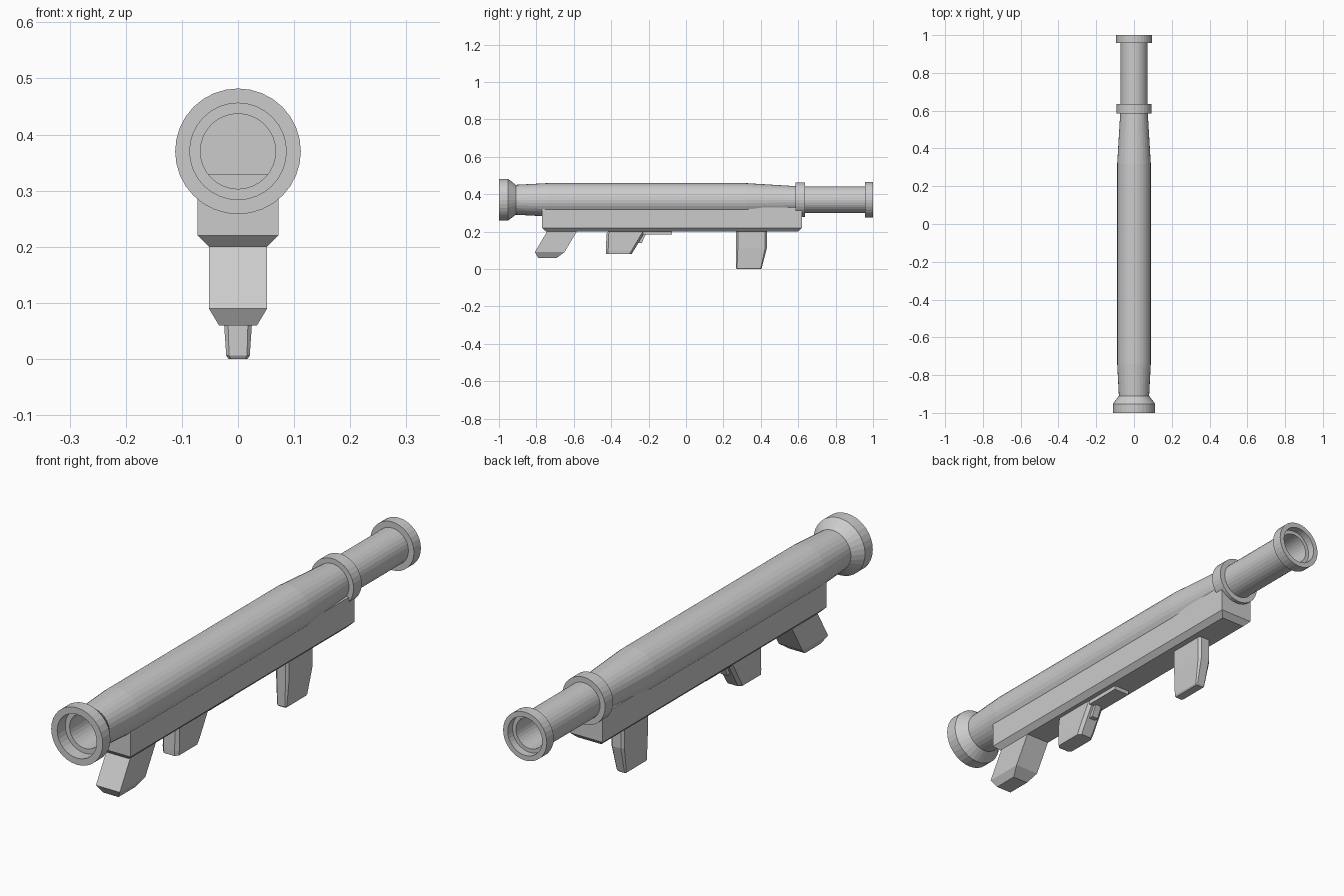
import bpy, bmesh, math

if "Cube" in bpy.data.objects:
    bpy.data.objects.remove(bpy.data.objects["Cube"])

grey = bpy.data.materials.new("plain grey")
grey.diffuse_color = (0.6, 0.6, 0.6, 1)
grey.use_nodes = True
grey.node_tree.nodes["Principled BSDF"].inputs["Base Color"].default_value = grey.diffuse_color
AXIS_Z = 0.37


def finish(name, bm):
    bmesh.ops.remove_doubles(bm, verts=bm.verts, dist=1e-5)
    bmesh.ops.recalc_face_normals(bm, faces=bm.faces)
    me = bpy.data.meshes.new(name)
    bm.to_mesh(me)
    bm.free()
    me.materials.append(grey)
    ob = bpy.data.objects.new(name, me)
    bpy.context.collection.objects.link(ob)
    return ob


def bridge(bm, rings):
    n = len(rings[0])
    for a, b in zip(rings, rings[1:]):
        for i in range(n):
            j = (i + 1) % n
            bm.faces.new((a[i], a[j], b[j], b[i]))
    bm.faces.new(rings[0])
    bm.faces.new(rings[-1])


def lathe(name, profile, n=32):
    """Turn (y, radius) points round the tube axis."""
    bm = bmesh.new()
    rings = [[bm.verts.new((r * math.cos(2 * math.pi * i / n), y,
                            AXIS_Z + r * math.sin(2 * math.pi * i / n)))
              for i in range(n)] for y, r in profile]
    bridge(bm, rings)
    return finish(name, bm)


def loft(name, sections):
    """Stack sections (z, y front, y back, half width, front chamfer, back chamfer)."""
    bm = bmesh.new()
    rings = []
    for z, y0, y1, w, c0, c1 in sections:
        pts = []
        pts += [(-w + c0, y0), (w - c0, y0)] if c0 else [(-w, y0), (w, y0)]
        if c0:
            pts.append((w, y0 + c0))
        if c1:
            pts += [(w, y1 - c1), (w - c1, y1), (-w + c1, y1), (-w, y1 - c1)]
        else:
            pts += [(w, y1), (-w, y1)]
        if c0:
            pts.append((-w, y0 + c0))
        rings.append([bm.verts.new((x, y, z)) for x, y in pts])
    bridge(bm, rings)
    return finish(name, bm)


# Launch tube, with flared front, stepped rear and a blind bore at both ends
lathe("tube", [
    (-0.60, 0.067), (-0.95, 0.067), (-0.95, 0.086), (-1.0, 0.086),
    (-1.0, 0.112), (-0.952, 0.112), (-0.91, 0.08), (-0.74, 0.089),
    (0.32, 0.089), (0.585, 0.073), (0.585, 0.093), (0.635, 0.093),
    (0.635, 0.071), (0.957, 0.071), (0.957, 0.095), (1.0, 0.095),
    (1.0, 0.075), (0.97, 0.075), (0.97, 0.06), (0.60, 0.06)])

# Long housing under the tube
loft("housing", [(0.20, -0.75, 0.60, 0.052, 0, 0),
                 (0.22, -0.77, 0.62, 0.072, 0, 0),
                 (0.33, -0.77, 0.62, 0.072, 0, 0)])

# Slanted front support
loft("front_support", [(0.06, -0.79, -0.69, 0.034, 0, 0),
                       (0.09, -0.808, -0.65, 0.052, 0, 0),
                       (0.21, -0.737, -0.578, 0.052, 0, 0)])

# Pistol grip, trigger and guard plate
loft("grip", [(0.08, -0.428, -0.29, 0.034, 0.012, 0.012),
              (0.10, -0.428, -0.278, 0.036, 0.012, 0.012),
              (0.19, -0.425, -0.225, 0.036, 0.012, 0.012),
              (0.21, -0.41, -0.215, 0.036, 0.012, 0.012)])
loft("trigger", [(0.14, -0.262, -0.236, 0.014, 0, 0),
                 (0.165, -0.25, -0.225, 0.014, 0, 0),
                 (0.21, -0.235, -0.20, 0.014, 0, 0)])
loft("trigger_plate", [(0.184, -0.23, -0.075, 0.034, 0, 0),
                       (0.205, -0.23, -0.075, 0.034, 0, 0)])

# Rear hand post
loft("rear_post", [(0.0, 0.272, 0.40, 0.017, 0.004, 0.004),
                   (0.006, 0.268, 0.405, 0.021, 0.005, 0.005),
                   (0.11, 0.268, 0.432, 0.028, 0.009, 0.009),
                   (0.21, 0.268, 0.432, 0.028, 0.009, 0.009)])
